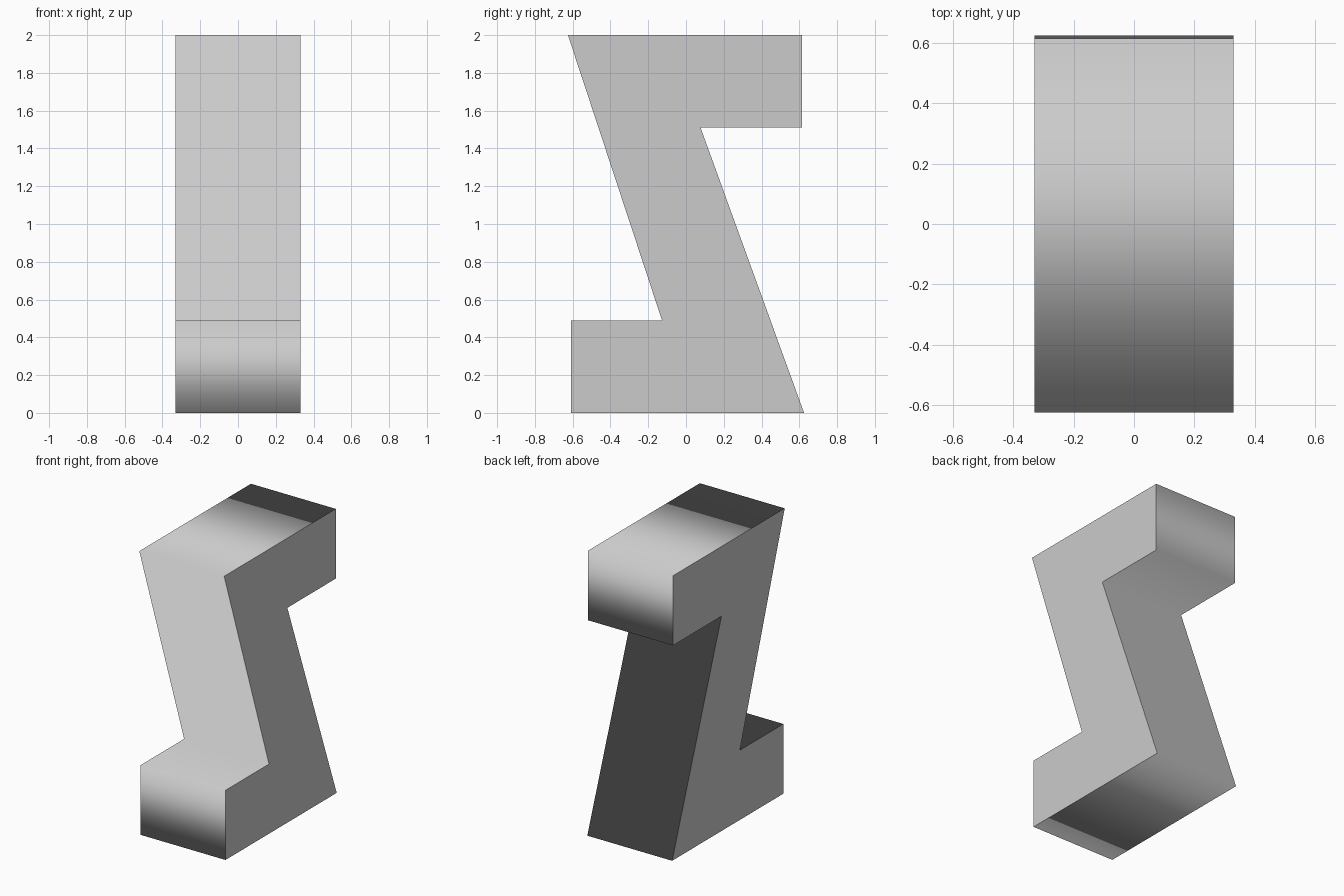
import bpy
import bmesh

cube = bpy.data.objects.get("Cube")
if cube:
    bpy.data.objects.remove(cube, do_unlink=True)

HALF_WIDTH = 0.33

# Side profile (y, z): foot, slanted stem and overhanging head
profile = [(-0.61, 0), (0.625, 0), (0.077, 1.51), (0.615, 1.51),
           (0.615, 2), (-0.625, 2), (-0.127, 0.49), (-0.61, 0.49)]

grey = bpy.data.materials.new("light grey")
grey.use_nodes = True
colour = (0.6, 0.6, 0.6, 1)
grey.diffuse_color = colour
grey.node_tree.nodes["Principled BSDF"].inputs["Base Color"].default_value = colour

# Extrude the profile across the width
bm = bmesh.new()
cap = bm.faces.new([bm.verts.new((-HALF_WIDTH, y, z)) for y, z in profile])
result = bmesh.ops.extrude_face_region(bm, geom=[cap], use_keep_orig=True)
moved = [v for v in result["geom"] if isinstance(v, bmesh.types.BMVert)]
bmesh.ops.translate(bm, verts=moved, vec=(2 * HALF_WIDTH, 0, 0))
bmesh.ops.recalc_face_normals(bm, faces=bm.faces)

# Smooth shading around the band, sharp rims on the two flat sides
for face in bm.faces:
    face.smooth = True
for face in bm.faces:
    if abs(face.normal.x) > 0.9:
        for edge in face.edges:
            edge.smooth = False

mesh = bpy.data.meshes.new("slanted_bracket")
bm.to_mesh(mesh)
bm.free()
mesh.materials.append(grey)
bracket = bpy.data.objects.new("slanted_bracket", mesh)
bpy.context.collection.objects.link(bracket)
